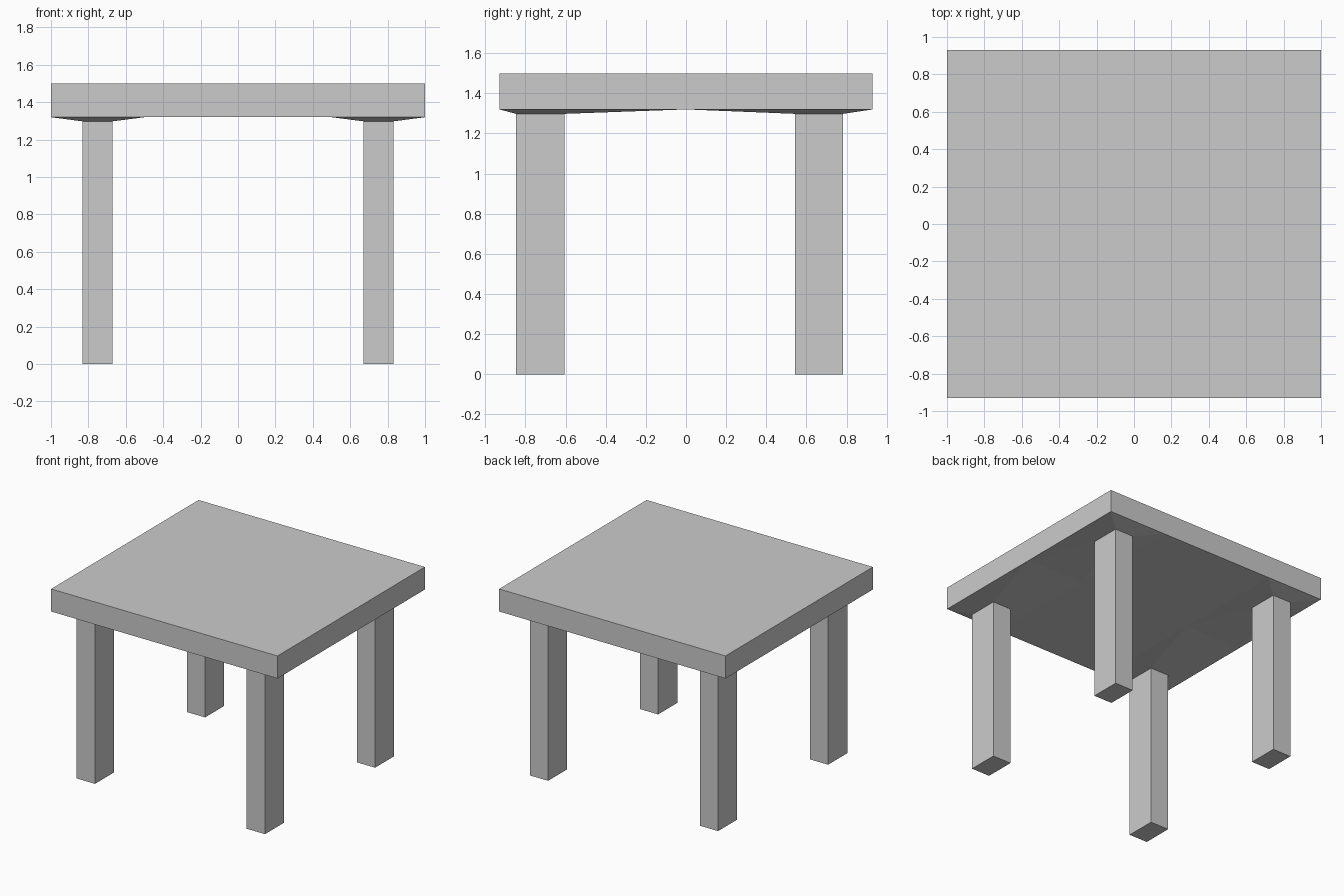
import bpy, bmesh
from mathutils import Vector

if "Cube" in bpy.data.objects:
    bpy.data.objects.remove(bpy.data.objects["Cube"])

HALF_Y = 0.93
LEG_X = (0.67, 0.832)                             # mirrored left and right
LEG_Y = {-1: (-0.847, -0.605), 1: (0.542, 0.783)}  # front, back

bm = bmesh.new()

# Table top slab
bmesh.ops.create_cube(bm, size=1)
for v in bm.verts:
    v.co = Vector((v.co.x * 2, v.co.y * 2 * HALF_Y, 1.41 + v.co.z * 0.18))

# Cut the slab so each leg grows out of its own corner panel
for co, no in (((-0.5, 0, 0), (1, 0, 0)), ((0.5, 0, 0), (1, 0, 0)), ((0, 0, 0), (0, 1, 0))):
    bmesh.ops.bisect_plane(bm, geom=bm.verts[:] + bm.edges[:] + bm.faces[:],
                           plane_co=co, plane_no=no)
bm.normal_update()


def extrude(face):
    return bmesh.ops.extrude_discrete_faces(bm, faces=[face])["faces"][0]


panels = [f for f in bm.faces
          if f.normal.z < -0.9 and abs(f.calc_center_median().x) > 0.6]
for panel in panels:
    c = panel.calc_center_median()
    sx, sy = (1 if c.x > 0 else -1), (1 if c.y > 0 else -1)
    # Shallow sloped collar down to the leg section
    foot = extrude(panel)
    for v in foot.verts:
        x = LEG_X[1] if abs(v.co.x) > abs(c.x) else LEG_X[0]
        y = LEG_Y[sy][1] if v.co.y > c.y else LEG_Y[sy][0]
        v.co = (sx * x, y, 1.298)
    # Straight leg
    foot = extrude(foot)
    for v in foot.verts:
        v.co.z = 0

bmesh.ops.recalc_face_normals(bm, faces=bm.faces[:])
mesh = bpy.data.meshes.new("table")
bm.to_mesh(mesh)
bm.free()
bpy.context.collection.objects.link(bpy.data.objects.new("table", mesh))
